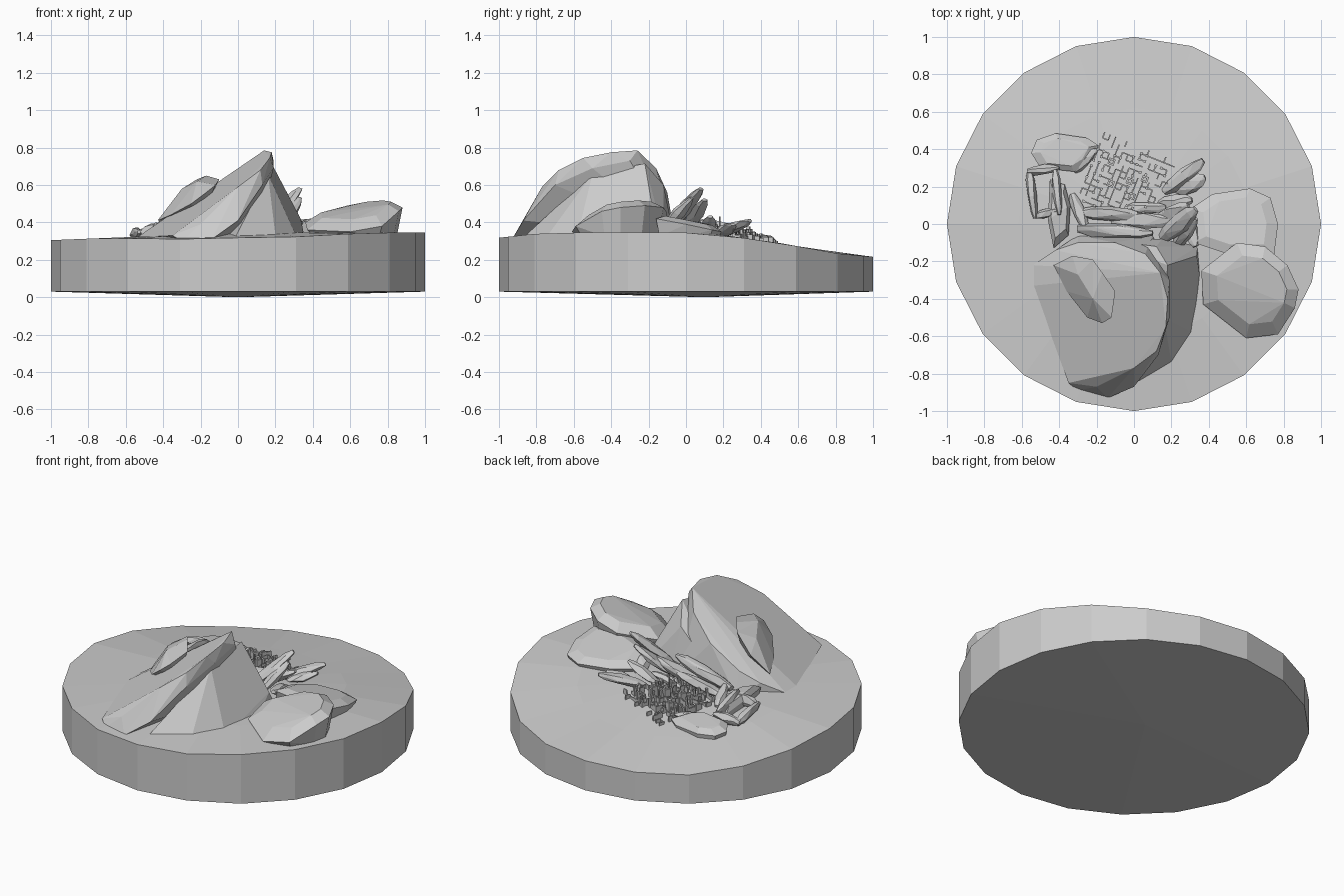
import bpy, bmesh, math, random
from mathutils import Vector, Matrix

if "Cube" in bpy.data.objects:
    bpy.data.objects.remove(bpy.data.objects["Cube"])

random.seed(7)


def finish(name, bm):
    bmesh.ops.recalc_face_normals(bm, faces=bm.faces)
    me = bpy.data.meshes.new(name)
    bm.to_mesh(me)
    bm.free()
    ob = bpy.data.objects.new(name, me)
    bpy.context.collection.objects.link(ob)
    return ob


def ground(x, y):
    prof = [(-1, .318), (-.75, .345), (0, .345), (.2, .332), (.5, .29), (.8, .235), (1.01, .215)]
    for (a, za), (b, zb) in zip(prof, prof[1:]):
        if y <= b:
            t = max(0, (y - a) / (b - a))
            return za + (zb - za) * t - .04 * max(0, -x)
    return .215


def hull(name, pts):
    bm = bmesh.new()
    for p in pts:
        bm.verts.new(p)
    res = bmesh.ops.convex_hull(bm, input=bm.verts)
    junk = {g for g in res['geom_interior'] + res['geom_unused'] if isinstance(g, bmesh.types.BMVert)}
    bmesh.ops.delete(bm, geom=list(junk), context='VERTS')
    bmesh.ops.dissolve_limit(bm, angle_limit=.05, verts=bm.verts, edges=bm.edges)
    return finish(name, bm)


def slab(name, outline, bulge, foot):
    """Tilted rounded slab: rim outline, raised crown and a smaller footprint."""
    rim = [Vector(p) for p in outline]
    c = sum(rim, Vector()) / len(rim)
    pts = list(rim)
    for p in rim:
        pts.append(c + (p - c) * .72 + Vector((0, 0, bulge)))
        q = c + (p - c) * foot
        pts.append((q.x, q.y, ground(q.x, q.y) - .02))
    return hull(name, pts)


def shard(name, a, b, width, thick):
    """Faceted splinter running from a to b."""
    a, b = Vector(a), Vector(b)
    d = (b - a).normalized()
    side = d.cross(Vector((0, 0, 1))).normalized()
    up = side.cross(d)
    pts = []
    for t, s in ((0, .5), (.2, .9), (.55, 1), (.85, .7), (1, .35)):
        for k in range(6):
            ang = k * math.pi / 3 + random.uniform(-.3, .3)
            r = .5 * s * random.uniform(.8, 1.1)
            pts.append(a.lerp(b, t) + side * math.cos(ang) * width * r + up * math.sin(ang) * thick * r)
    return hull(name, pts)


# Twenty-sided ground disc with sloping top and shallow conical underside
N = 20
bm = bmesh.new()


def ring(r, zf):
    out = []
    for i in range(N):
        x, y = r * math.cos(math.tau * i / N), r * math.sin(math.tau * i / N)
        out.append(bm.verts.new((x, y, zf(x, y))))
    return out


rings = [ring(1, lambda x, y: .03)] + [ring(r, ground) for r in (1, .62, .3)]
for lo, hi in zip(rings, rings[1:]):
    for i in range(N):
        j = (i + 1) % N
        bm.faces.new((lo[i], lo[j], hi[j], hi[i]))
for rg, tip in ((rings[0], (0, .1, 0)), (rings[-1], (0, 0, ground(0, 0)))):
    v = bm.verts.new(tip)
    for i in range(N):
        bm.faces.new((rg[i], rg[(i + 1) % N], v))
finish("ground_disc", bm)

# Great leaning slab
hull("great_slab", [
    (-.35, -.85, .33), (-.2, -.87, .39), (0, -.77, .59), (.12, -.68, .68), (.17, -.55, .745),
    (.18, -.4, .775), (.14, -.26, .785), (.06, -.16, .69), (-.1, -.1, .56), (-.3, -.1, .44),
    (-.42, -.14, .38), (-.54, -.22, .32), (-.54, -.33, .32), (-.44, -.55, .33), (-.4, -.7, .32),
    (.19, -.5, .69), (.19, -.3, .73), (.13, -.7, .6), (0, -.87, .41), (-.14, -.93, .31),
    (-.3, -.89, .3), (-.3, -.06, .31), (.1, -.06, .33), (-.5, -.2, .28)])

# Ribbed buttress under the slab
hull("slab_buttress", [
    (.18, -.22, .715), (.16, -.5, .66), (.34, -.12, .33), (.335, -.17, .42), (.35, -.27, .35),
    (.33, -.45, .34), (.31, -.58, .33), (.2, -.74, .33), (-.02, -.88, .31), (-.2, -.08, .32),
    (.15, -.08, .4), (.12, -.12, .6)])

# Boulder lying on the slab
hull("slab_boulder", [
    (-.43, -.22, .41), (-.33, -.17, .52), (-.22, -.19, .63), (-.17, -.26, .65), (-.1, -.36, .63),
    (-.12, -.5, .6), (-.17, -.53, .56), (-.25, -.5, .5), (-.36, -.36, .44), (-.3, -.27, .58),
    (-.22, -.4, .62), (-.2, -.3, .42)])

# Petal-like slabs on the right
slab("right_front_slab", [
    (.36, -.25, .4), (.55, -.1, .45), (.7, -.12, .48), (.82, -.22, .49), (.88, -.35, .48),
    (.86, -.45, .46), (.77, -.59, .38), (.6, -.61, .35), (.37, -.43, .36)], .045, .86)
slab("right_rear_slab", [
    (.3, .08, .36), (.42, .16, .36), (.62, .19, .35), (.73, .14, .36), (.77, 0, .39),
    (.75, -.16, .42), (.5, -.16, .42), (.32, -.1, .4)], .025, .9)

# Low stones on the left
slab("left_rear_stone", [
    (-.55, .38, .31), (-.52, .45, .3), (-.42, .485, .3), (-.25, .46, .3), (-.19, .42, .31),
    (-.24, .33, .32), (-.32, .28, .33), (-.5, .3, .32)], .025, .92)
slab("left_stone", [
    (-.45, .24, .34), (-.37, .21, .34), (-.34, .1, .35), (-.35, -.06, .35),
    (-.43, -.13, .36), (-.46, .02, .37)], .035, .9)

# Broken hollow shell: a curb of splinters round an opening
for i, (a, b) in enumerate([
        ((-.56, .29, .33), (-.53, .03, .35)), ((-.57, .28, .33), (-.4, .3, .35)),
        ((-.42, .29, .36), (-.4, .05, .4)), ((-.52, .04, .34), (-.4, .08, .38))]):
    shard(f"shell_edge_{i}", a, b, .055, .07)

# Splinters between the slab and the ruins
splinters = [
    ((.15, -.08, .38), (.33, .08, .58), .11, .06), ((.1, 0, .36), (.29, .1, .52), .1, .05),
    ((.22, -.12, .36), (.33, .03, .53), .09, .06), ((.13, .1, .33), (.31, .13, .43), .09, .05),
    ((.16, .17, .33), (.37, .34, .41), .09, .06), ((.22, .18, .33), (.38, .25, .39), .1, .05),
    ((-.28, .06, .35), (.02, .05, .4), .09, .07), ((-.12, .02, .35), (.2, .02, .44), .1, .07),
    ((-.3, -.02, .36), (.1, -.05, .45), .09, .08), ((-.05, .08, .34), (.17, .09, .38), .07, .05),
    ((-.33, .16, .32), (-.25, -.04, .38), .07, .06), ((.28, .08, .34), (.33, -.12, .4), .09, .07),
    ((-.32, .28, .31), (-.2, .4, .33), .06, .04)]
for i, s in enumerate(splinters):
    shard(f"splinter_{i}", *s)

# Ruins: rotated grid of broken walls and blocks
bm = bmesh.new()
turn = Matrix.Translation((-.05, .24, 0)) @ Matrix.Rotation(math.radians(-22), 4, 'Z')
CELL = .032


def block(x, y, sx, sy, h):
    p = turn @ Vector((x, y, 0))
    z = ground(p.x, p.y) - .02
    m = turn @ Matrix.Translation((x, y, z + (h + .02) / 2)) @ Matrix.Diagonal((sx, sy, h + .02, 1))
    bmesh.ops.create_cube(bm, size=1, matrix=m)


for i in range(-6, 7):
    for j in range(-6, 6):
        x, y = i * CELL, j * CELL
        if math.hypot(x, y) > .25:
            continue
        if random.random() < .5:
            block(x + CELL / 2, y, CELL, .007, random.uniform(.01, .035))
        if random.random() < .5:
            block(x, y + CELL / 2, .007, CELL, random.uniform(.01, .035))
        if random.random() < .3:
            block(x, y, .014, .014, random.uniform(.025, .055))
# Taller towers and a thin mast
for x, y in ((-.06, -.05), (.03, 0), (.07, -.07), (-.1, .06), (.1, .04)):
    block(x, y, .035, .035, .055)
    block(x, y, .02, .02, .07)
block(.06, -.04, .005, .005, .1)
finish("ruined_walls", bm)
